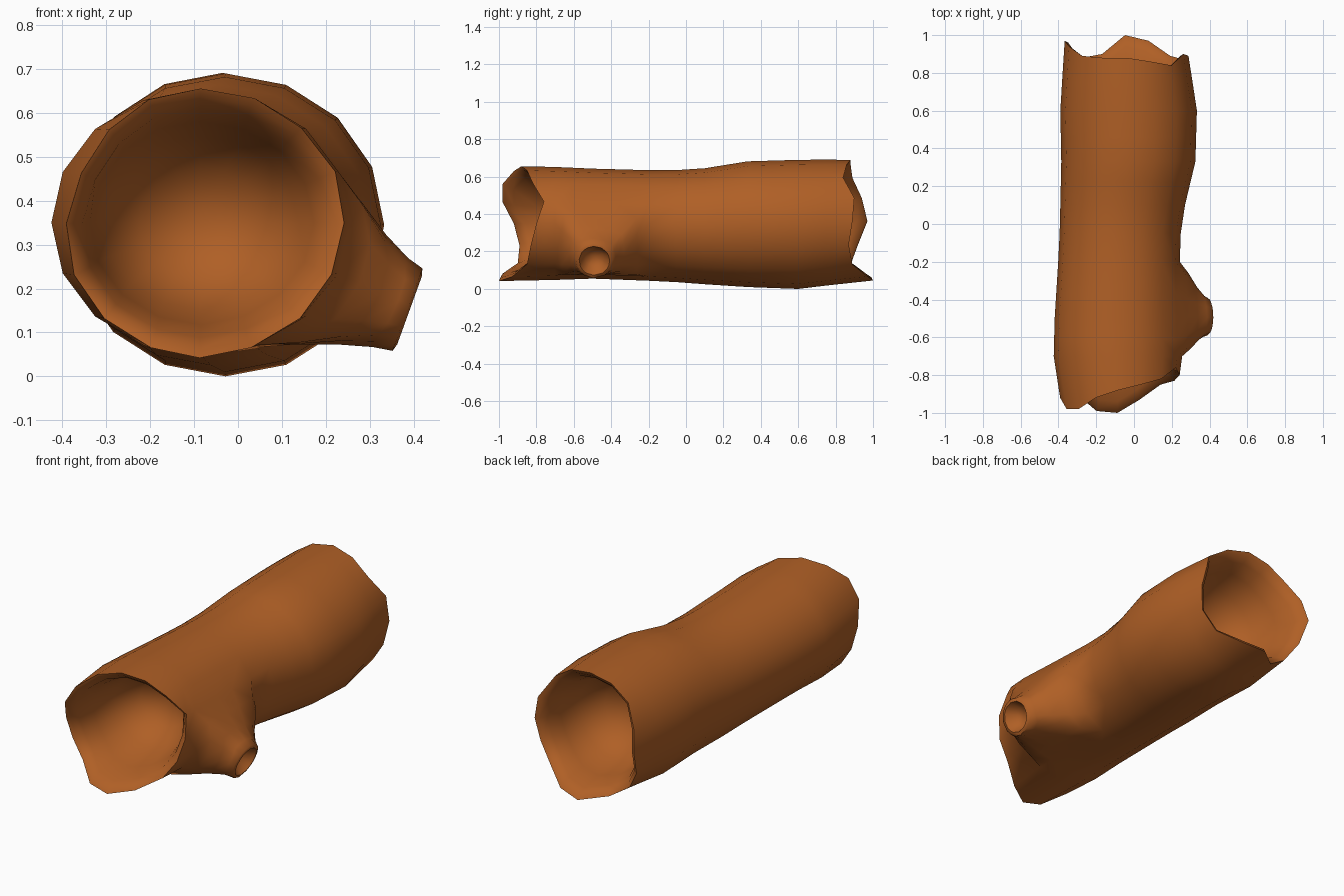
import bpy, bmesh, math
from mathutils import Vector

if "Cube" in bpy.data.objects:
    bpy.data.objects.remove(bpy.data.objects["Cube"])

N = 16  # sides of the trunk

# Trunk cross-sections: y, left x, right x, bottom z, top z
SECTIONS = [
    (-1.00, -0.375, 0.20, 0.042, 0.650), (-0.85, -0.405, 0.235, 0.042, 0.657),
    (-0.70, -0.425, 0.255, 0.048, 0.652), (-0.50, -0.42, 0.25, 0.055, 0.643),
    (-0.10, -0.395, 0.24, 0.04, 0.632), (0.10, -0.39, 0.27, 0.025, 0.645),
    (0.33, -0.385, 0.325, 0.01, 0.682), (0.60, -0.39, 0.333, 0.0, 0.69),
    (0.85, -0.375, 0.295, 0.03, 0.692), (1.00, -0.365, 0.27, 0.045, 0.68)]

# Broken edge of each end, as y per side (counter-clockwise from +x)
FRONT = [-0.80, -0.76, -0.82, -0.85, -0.88, -0.92, -0.98, -0.98,
         -0.92, -0.89, -0.90, -0.99, -1.0, -0.93, -0.85, -0.83]
BACK = [0.89, 0.90, 0.84, 0.86, 0.88, 0.88, 0.89, 0.94,
        0.97, 0.92, 0.88, 0.90, 1.0, 0.97, 0.89, 0.87]


def section(y):
    for a, b in zip(SECTIONS, SECTIONS[1:]):
        if y <= b[0]:
            break
    t = (y - a[0]) / (b[0] - a[0])
    return [p + (q - p) * t for p, q in zip(a[1:], b[1:])]


def trunk_point(k, y, scale=1.0):
    l, r, b, t = section(y)
    ang = 2 * math.pi * k / N
    return Vector(((l + r) / 2 + (r - l) / 2 * scale * math.cos(ang), y,
                   (b + t) / 2 + (t - b) / 2 * scale * math.sin(ang)))


bm = bmesh.new()


def ring(points):
    return [bm.verts.new(p) for p in points]


def bridge(a, b, skip=()):
    n = len(a)
    for k in range(n):
        if k not in skip:
            bm.faces.new((a[k], a[(k + 1) % n], b[(k + 1) % n], b[k]))


def cap(r, p):
    c = bm.verts.new(p)
    for k in range(len(r)):
        bm.faces.new((r[k], r[(k + 1) % len(r)], c))


# Outer bark, with an opening left for the branch
ys = [-0.70, -0.61, -0.5, -0.37, -0.2, -0.05, 0.1, 0.22, 0.33, 0.46, 0.6, 0.75]
outer = [ring(trunk_point(k, FRONT[k]) for k in range(N))]
outer += [ring(trunk_point(k, y) for k in range(N)) for y in ys]
outer += [ring(trunk_point(k, BACK[k]) for k in range(N))]
for i in range(len(outer) - 1):
    bridge(outer[i], outer[i + 1], (13, 14, 15, 0) if 1 <= i <= 4 else ())

# Hollowed ends: scale, inward depth, how much of the broken edge remains
for rim, edge, inward in ((outer[0], FRONT, 1), (outer[-1], BACK, -1)):
    mean = sum(edge) / N
    prev = rim
    for scale, depth, keep in ((0.94, 0.01, 1), (0.85, 0.05, 0.9), (0.76, 0.14, 0.5),
                               (0.66, 0.27, 0.1), (0.42, 0.38, 0)):
        cur = ring(trunk_point(k, mean + (edge[k] - mean) * keep + inward * depth, scale)
                   for k in range(N))
        bridge(prev, cur)
        prev = cur
    cap(prev, trunk_point(0, mean + inward * 0.43, 0))

# Branch stub flaring out of the opening
loop = [outer[1][k % N] for k in range(13, 17)] + [outer[i][1] for i in range(1, 5)]
loop += [outer[5][k % N] for k in range(17, 13, -1)] + [outer[i][13] for i in range(5, 1, -1)]
axis = Vector((0.94, 0, -0.34)).normalized()
tip = Vector((0.386, -0.49, 0.152))
dirs = []
for v in loop:
    d = v.co - tip
    along = d.dot(axis)
    radial = d - axis * along
    dirs.append((along, radial.length, radial.normalized()))
prev = loop
for t, f in ((0.3, 0.31), (0.6, 0.68), (0.85, 0.92), (1.0, 1.0)):
    cur = ring(tip + axis * a * (1 - t) + u * (r + (0.1 - r) * f) for a, r, u in dirs)
    bridge(prev, cur)
    prev = cur
for radius, depth in ((0.082, -0.005), (0.05, 0.05)):
    cur = ring(tip - axis * depth + u * radius for a, r, u in dirs)
    bridge(prev, cur)
    prev = cur
cap(prev, tip - axis * 0.065)

bmesh.ops.recalc_face_normals(bm, faces=bm.faces[:])
mesh = bpy.data.meshes.new("hollow_log")
bm.to_mesh(mesh)
bm.free()
log = bpy.data.objects.new("hollow_log", mesh)
bpy.context.collection.objects.link(log)

bark = bpy.data.materials.new("bark brown")
bark.diffuse_color = (0.43, 0.115, 0.019, 1)
bark.use_nodes = True
bark.node_tree.nodes["Principled BSDF"].inputs["Base Color"].default_value = bark.diffuse_color
mesh.materials.append(bark)

bpy.context.view_layer.objects.active = log
log.select_set(True)
bpy.ops.object.shade_smooth_by_angle(angle=math.radians(60))
